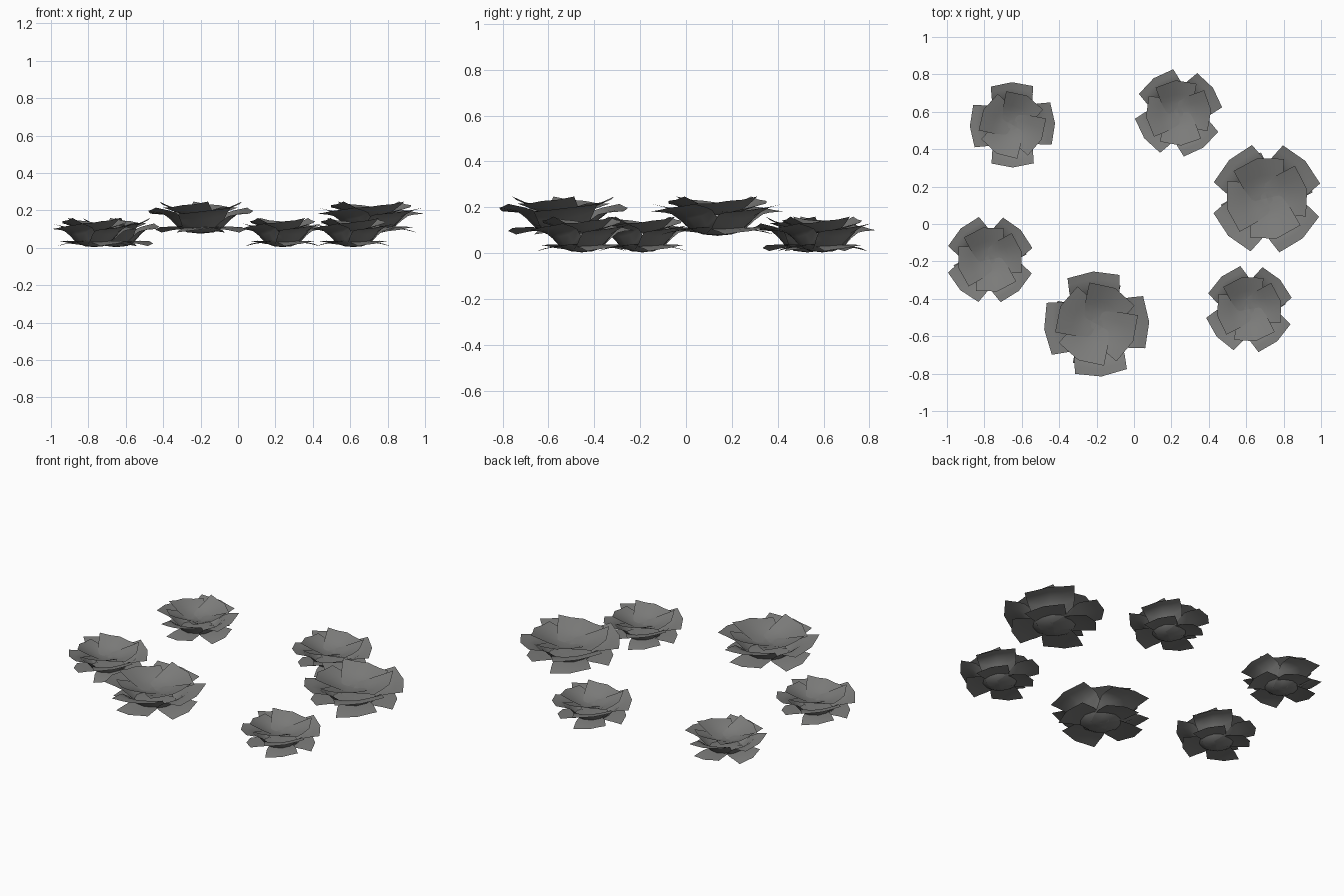
import bpy, bmesh, math, random
from mathutils import Matrix, Vector

if "Cube" in bpy.data.objects:
    bpy.data.objects.remove(bpy.data.objects["Cube"])

random.seed(4)
grey = bpy.data.materials.new("leaf_grey")
grey.diffuse_color = (0.2, 0.2, 0.195, 1)
grey.use_nodes = True
grey.node_tree.nodes["Principled BSDF"].inputs["Base Color"].default_value = grey.diffuse_color


def lerp(points, x):
    """Piecewise linear height or width along a short profile."""
    for (x0, y0), (x1, y1) in zip(points, points[1:]):
        if x <= x1:
            return y0 + (y1 - y0) * (x - x0) / (x1 - x0)
    return points[-1][1]


# Tiers: name, turn in degrees, leaf length, shoulder length, width and height profiles, sideways tilt
TIERS = [
    ("lower_leaves", -6, 0.196, 0.173,
     [(0, 0.04), (0.5, 0.08), (1, 0.093)],
     [(0, 0.036), (0.08, 0.034), (0.15, 0.029), (0.22, 0.018)], 0.14),
    ("outer_leaves", 0, 0.228, 0.206,
     [(0, 0.06), (0.35, 0.09), (0.6, 0.108), (1, 0.113)],
     [(0, 0.003), (0.06, 0.010), (0.10, 0.035), (0.14, 0.083), (0.165, 0.102), (0.235, 0.115)], 0.13),
    ("inner_leaves", -30, 0.175, 0.146,
     [(0, 0.06), (0.45, 0.088), (1, 0.11)],
     [(0, 0.085), (0.07, 0.096), (0.14, 0.127), (0.2, 0.152)], 0.13),
]
ALONG, ACROSS = 7, 4


def add_leaf(bm, angle, length, shoulder, width, height, tilt):
    """One cupped leaf with a blunt three-point tip."""
    rot = Matrix.Rotation(angle, 4, 'Z')
    rows = []
    for i in range(ALONG + 1):
        t = i / ALONG
        row = []
        for j in range(ACROSS + 1):
            s = 2 * j / ACROSS - 1
            v = s * lerp(width, t)
            u = t * (length + (shoulder - length) * abs(s))
            z = lerp(height, math.hypot(u, v)) + tilt * v * t
            row.append(bm.verts.new(rot @ Vector((u, v, z))))
        rows.append(row)
    for a, b in zip(rows, rows[1:]):
        for j in range(ACROSS):
            bm.faces.new((a[j], b[j], b[j + 1], a[j + 1]))


def add_rosette(x, y, z, scale, rise, turn):
    """Three stacked tiers of four leaves."""
    for name, offset, length, shoulder, width, height, tilt in TIERS:
        bm = bmesh.new()
        for k in range(4):
            a = turn + offset + 90 * k + random.uniform(-2, 2)
            add_leaf(bm, math.radians(a), length, shoulder, width, height, tilt)
        mesh = bpy.data.meshes.new(name)
        bm.to_mesh(mesh)
        bm.free()
        mesh.materials.append(grey)
        for p in mesh.polygons:
            p.use_smooth = True
        ob = bpy.data.objects.new(name, mesh)
        ob.location = (x, y, z)
        ob.scale = (scale, scale, rise)
        bpy.context.collection.objects.link(ob)


# Two large raised rosettes and four small ones in a ring
for spec in [
    (-0.20, -0.535, 0.072, 1.235, 1.1, 4),
    (0.710, 0.137, 0.072, 1.26, 1.1, 43),
    (-0.65, 0.53, 0, 1, 1, 2),
    (0.238, 0.594, 0, 1, 1, 36),
    (-0.77, -0.19, 0, 1, 1, 44),
    (0.616, -0.455, 0, 1, 1, 42),
]:
    add_rosette(*spec)
